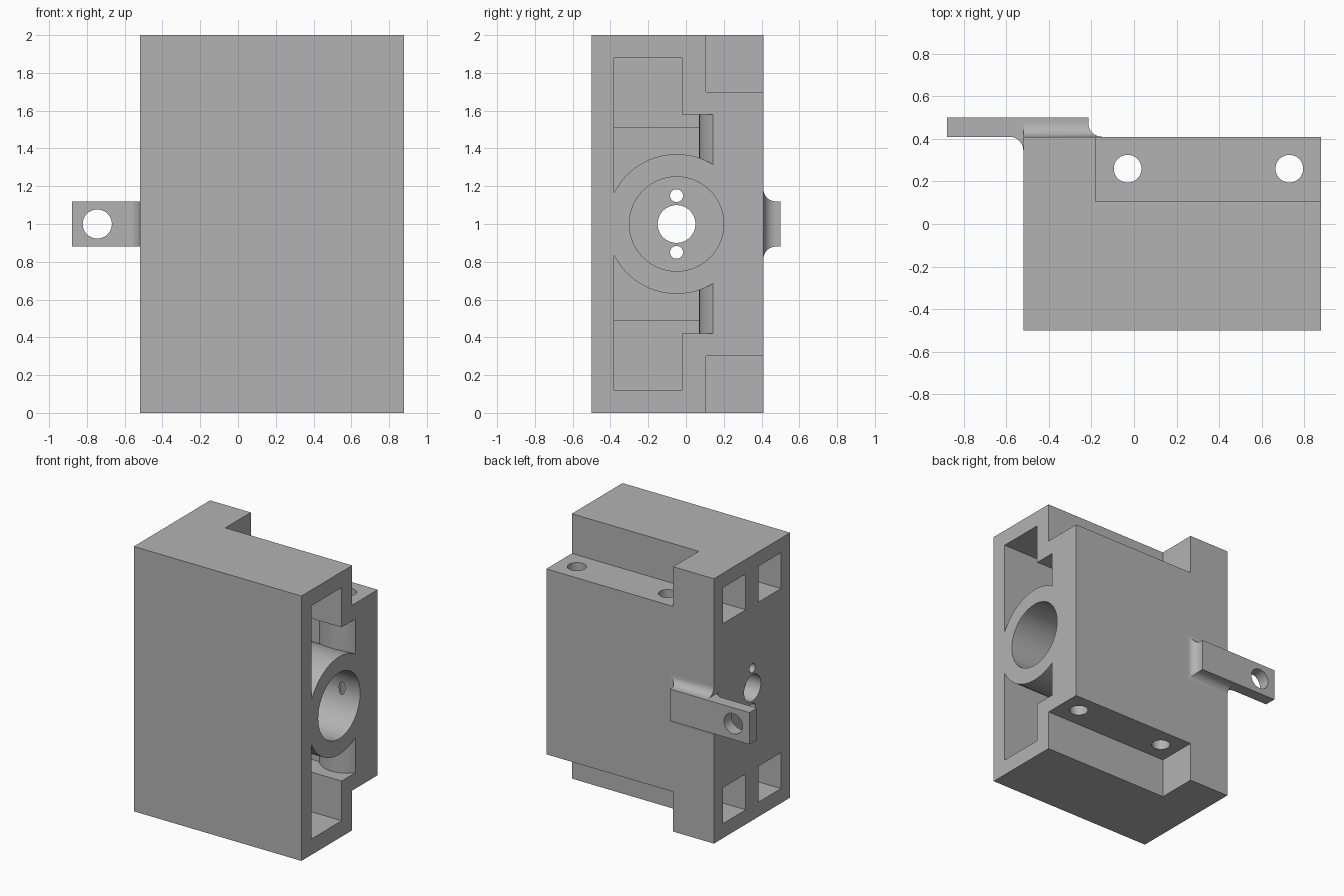
import bpy, bmesh
from math import pi, sin, cos
from mathutils import Matrix

cube = bpy.data.objects.get("Cube")
if cube:
    bpy.data.objects.remove(cube, do_unlink=True)

grey = bpy.data.materials.new("mid_grey")
grey.use_nodes = True
grey.diffuse_color = (0.45, 0.45, 0.45, 1)
grey.node_tree.nodes["Principled BSDF"].inputs["Base Color"].default_value = (0.45, 0.45, 0.45, 1)


def make(name, bm):
    bmesh.ops.recalc_face_normals(bm, faces=bm.faces)
    me = bpy.data.meshes.new(name)
    bm.to_mesh(me)
    bm.free()
    me.materials.append(grey)
    ob = bpy.data.objects.new(name, me)
    bpy.context.collection.objects.link(ob)
    return ob


def box(name, x, y, z):
    bm = bmesh.new()
    bmesh.ops.create_cube(bm, size=1)
    for v in bm.verts:
        v.co = [(a + b) / 2 + c * (b - a) for c, (a, b) in zip(v.co, (x, y, z))]
    return make(name, bm)


def rod(name, centre, radius, length, axis):
    turn = {"x": Matrix.Rotation(pi / 2, 4, "Y"), "y": Matrix.Rotation(pi / 2, 4, "X"),
            "z": Matrix()}[axis]
    bm = bmesh.new()
    bmesh.ops.create_cone(bm, cap_ends=True, segments=64, radius1=radius, radius2=radius,
                          depth=length, matrix=Matrix.Translation(centre) @ turn)
    return make(name, bm)


def prism(name, points, shift):
    bm = bmesh.new()
    face = bm.faces.new([bm.verts.new(p) for p in points])
    new = bmesh.ops.extrude_face_region(bm, geom=[face])["geom"]
    bmesh.ops.translate(bm, vec=shift, verts=[g for g in new if isinstance(g, bmesh.types.BMVert)])
    return make(name, bm)


def combine(target, tool, operation="DIFFERENCE"):
    mod = target.modifiers.new("bool", "BOOLEAN")
    mod.operation, mod.solver, mod.object = operation, "EXACT", tool
    bpy.context.view_layer.objects.active = target
    bpy.ops.object.modifier_apply(modifier=mod.name)
    bpy.data.objects.remove(tool, do_unlink=True)


LEFT, RIGHT, FRONT, BACK = -0.52, 0.88, -0.5, 0.41
BORE_Y, SCREW_Y, SCREWS = -0.05, 0.26, (-0.03, 0.73)

# Housing block with stepped back corners
body = box("housing", (LEFT, RIGHT), (FRONT, BACK), (0, 2))
for z in ((-0.1, 0.3), (1.7, 2.1)):
    combine(body, box("notch", (-0.18, 1), (0.105, 0.6), z))

# Open side cavity, leaving the bearing tube and the screw columns standing
outline = [(-0.38, 0.12), (-0.02, 0.12), (-0.02, 0.42), (0.15, 0.42),
           (0.15, 1.58), (-0.02, 1.58), (-0.02, 1.88), (-0.38, 1.88)]
cavity = prism("cavity", [(-0.18, y, z) for y, z in outline], (1.2, 0, 0))
combine(cavity, box("deep_cavity", (-0.4, 0.2), (-0.38, 0.15), (0.49, 1.51)), "UNION")
combine(cavity, rod("tube", (0.3, BORE_Y, 1), 0.37, 3, "x"))
for x in SCREWS:
    combine(cavity, rod("column", (x, SCREW_Y, 1), 0.19, 3, "z"))
combine(body, cavity)

# Bore, shaft hole and small pin holes
combine(body, rod("bore", (0.6, BORE_Y, 1), 0.25, 2, "x"))
for z, r in ((1, 0.1), (1.15, 0.034), (0.85, 0.034)):
    combine(body, rod("shaft_hole", (-0.4, BORE_Y, z), r, 0.6, "x"))

# Screw holes running the full height
for x in SCREWS:
    combine(body, rod("screw_hole", (x, SCREW_Y, 1), 0.065, 3, "z"))

# Blind square pockets in the end wall
for y in (-0.39, 0.03):
    for z in (0.11, 1.62):
        combine(body, box("pocket", (-0.7, -0.3), (y, y + 0.27), (z, z + 0.27)))

# Side arm with an eye
arm = box("arm", (-0.88, -0.215), (BACK, 0.5), (0.88, 1.12))
combine(arm, rod("eye", (-0.745, 0.45, 1), 0.077, 1, "y"))

# Flared arm root: stacked rectangles following a concave quarter arc
R, STEPS = 0.065, 10
bm = bmesh.new()
rings = []
for i in range(STEPS + 1):
    a = pi / 2 * i / STEPS
    d, y = R * (1 - sin(a)), BACK + R * (1 - cos(a))
    rings.append([bm.verts.new((x, y, z)) for x, z in
                  ((LEFT, 0.88 - d), (-0.215 + d, 0.88 - d),
                   (-0.215 + d, 1.12 + d), (LEFT, 1.12 + d))])
for low, high in zip(rings, rings[1:]):
    for k in range(4):
        n = (k + 1) % 4
        bm.faces.new((low[k], low[n], high[n], high[k]))
bm.faces.new(rings[0])
bm.faces.new(rings[-1])
flare = make("arm_flare", bm)

# Fillet under the arm against the end wall
arc = [(LEFT - R * (1 - sin(a)), BACK - R * (1 - cos(a)))
       for a in (pi / 2 * i / STEPS for i in range(STEPS + 1))]
fillet = prism("arm_fillet", [(LEFT, BACK, 0.88)] + [(x, y, 0.88) for x, y in arc], (0, 0, 0.24))

# Smooth the round surfaces only
bpy.ops.object.select_all(action="DESELECT")
for ob in (body, arm, flare, fillet):
    ob.select_set(True)
bpy.context.view_layer.objects.active = body
bpy.ops.object.shade_smooth_by_angle(angle=0.5)
